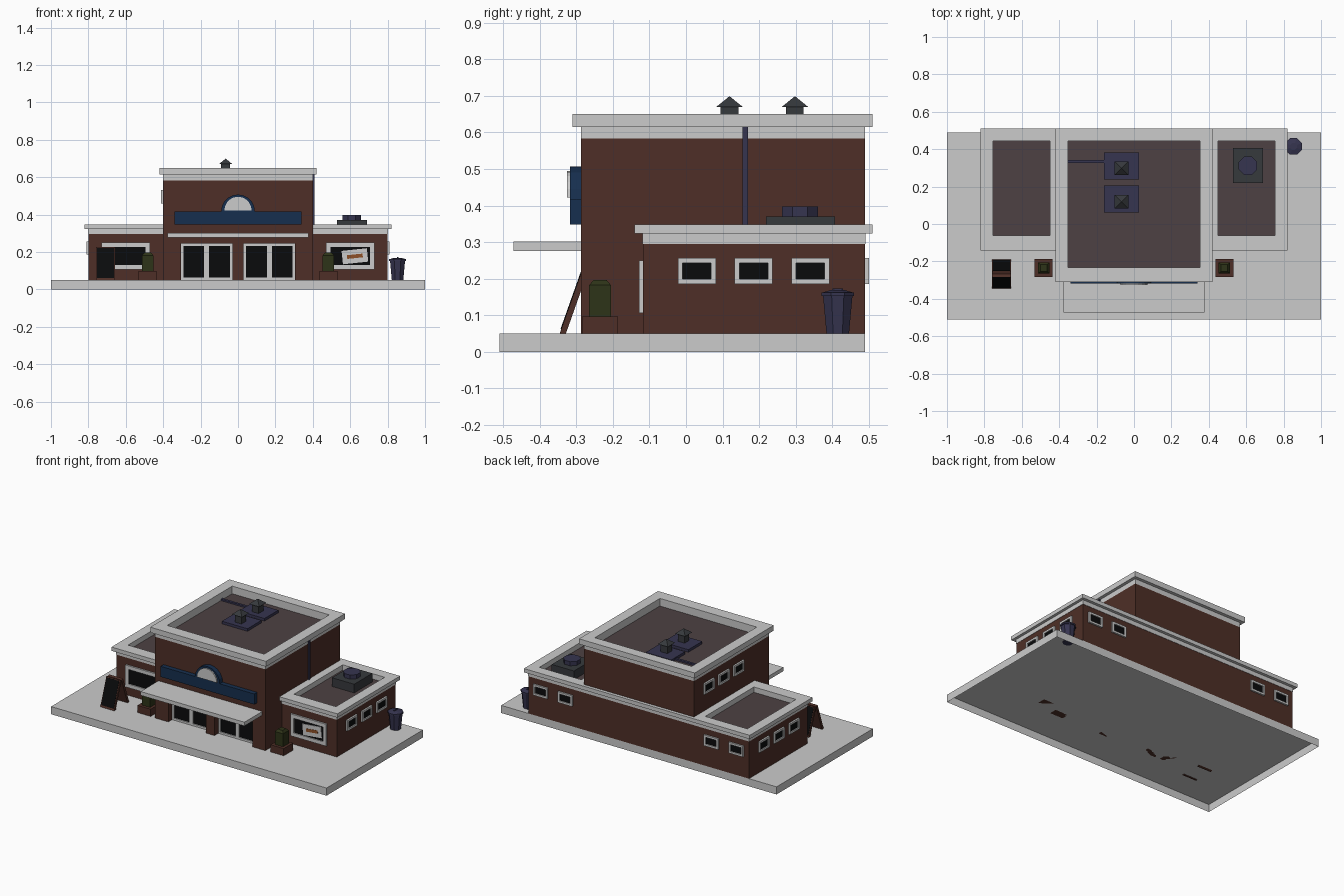
import bpy, bmesh
from math import radians, pi, sin, cos
from mathutils import Matrix

if "Cube" in bpy.data.objects:
    bpy.data.objects.remove(bpy.data.objects["Cube"])

T = Matrix.Translation
R = lambda deg, ax: Matrix.Rotation(radians(deg), 4, ax)


def material(name, r, g, b):
    m = bpy.data.materials.new(name)
    m.diffuse_color = (r, g, b, 1)
    m.use_nodes = True
    m.node_tree.nodes["Principled BSDF"].inputs["Base Color"].default_value = m.diffuse_color
    return m


BRICK = material("brick", .077, .028, .020)
ROOF = material("roofing", .075, .053, .056)
GLASS = material("dark_glass", .003, .0033, .0038)
NAVY = material("navy", .008, .028, .077)
METAL = material("blue_metal", .037, .035, .08)
DARK = material("dark_metal", .037, .041, .046)
LEAF = material("leaves", .027, .033, .009)
ORANGE = material("orange", .27, .08, .02)


def finish(name, bm, mat=None, M=Matrix()):
    me = bpy.data.meshes.new(name)
    bm.to_mesh(me)
    bm.free()
    ob = bpy.data.objects.new(name, me)
    ob.matrix_world = M
    if mat:
        me.materials.append(mat)
    bpy.context.collection.objects.link(ob)
    return ob


def box(name, x0, x1, y0, y1, z0, z1, mat=None, M=Matrix(), skip=()):
    """Box from bounds; skip lists outward directions of faces left open."""
    bm = bmesh.new()
    bmesh.ops.create_cube(bm, size=1)
    bm.normal_update()
    drop = [f for f in bm.faces if tuple(round(c) for c in f.normal) in skip]
    bmesh.ops.delete(bm, geom=drop, context='FACES')
    for v in bm.verts:
        v.co = (x0 if v.co.x < 0 else x1, y0 if v.co.y < 0 else y1, z0 if v.co.z < 0 else z1)
    return finish(name, bm, mat, M)


def sheet(name, x0, x1, y0, y1, z, mat):
    """Flat roof surface facing up."""
    bm = bmesh.new()
    bm.faces.new([bm.verts.new((x, y, z)) for x, y in ((x0, y0), (x1, y0), (x1, y1), (x0, y1))])
    return finish(name, bm, mat)


def ring(name, outer, inner, z0, z1, mat=None, M=Matrix()):
    """Rectangular frame; outer and inner are (x0, x1, y0, y1)."""
    bm = bmesh.new()
    loops = []
    for x0, x1, y0, y1 in (outer, inner):
        for z in (z0, z1):
            loops.append([bm.verts.new((x, y, z)) for x, y in ((x0, y0), (x1, y0), (x1, y1), (x0, y1))])
    o0, o1, n0, n1 = loops
    for i in range(4):
        j = (i + 1) % 4
        for a, b in ((o0, o1), (o1, n1), (n1, n0), (n0, o0)):
            bm.faces.new((a[i], a[j], b[j], b[i]))
    return finish(name, bm, mat, M)


def prism(name, pts, y0, y1, mat=None):
    """Front-view outline (x, z) extruded along y."""
    bm = bmesh.new()
    f = bm.faces.new([bm.verts.new((x, y0, z)) for x, z in pts])
    new = bmesh.ops.extrude_face_region(bm, geom=[f])["geom"]
    for v in new:
        if isinstance(v, bmesh.types.BMVert):
            v.co.y = y1
    bmesh.ops.recalc_face_normals(bm, faces=bm.faces)
    return finish(name, bm, mat)


def cone(name, x, y, z0, z1, r0, r1, n, mat=None):
    bm = bmesh.new()
    bmesh.ops.create_cone(bm, cap_ends=True, segments=n, radius1=r0, radius2=r1, depth=z1 - z0)
    return finish(name, bm, mat, T((x, y, (z0 + z1) / 2)) @ R(180 / n, 'Z'))


def window(name, x, y, z, w, h, border, turn):
    """Framed pane centred on a wall point, facing -y turned by `turn` degrees."""
    M = T((x, y, z)) @ R(turn, 'Z') @ R(90, 'X')
    a, b = w / 2, h / 2
    c, d = a - border, b - border
    ring(name + "_frame", (-a, a, -b, b), (-c, c, -d, d), -.002, .011, None, M)
    box(name + "_pane", -c, c, -d, d, -.002, .004, GLASS, M)


UP, DOWN, FRONT = (0, 0, 1), (0, 0, -1), (0, -1, 0)

# Ground slab, open underneath
box("ground_slab", -1, 1, -.51, .489, 0, .05, skip=(DOWN,))

# Main hall, with two door openings in the front wall
box("main_hall", -.4, .4, -.237, .489, .05, .583, BRICK, skip=(UP, DOWN, FRONT))
prism("front_wall", [(-.4, .05), (-.305, .05), (-.305, .245), (-.03, .245), (-.03, .05), (.03, .05),
                     (.03, .245), (.305, .245), (.305, .05), (.4, .05), (.4, .583), (-.4, .583)],
      -.287, -.237, BRICK)
inner = (-.352, .352, -.232, .443)
ring("main_band", (-.4, .4, -.287, .489), inner, .583, .615)
ring("main_cornice", (-.42, .42, -.31, .51), inner, .615, .65)
sheet("main_roof", *inner, .6, ROOF)

# Side wings with low cornices
box("rear_band", -.4, .4, .489, .491, .295, .323)
box("rear_cornice", -.4, .4, .489, .51, .323, .348)
for s, side in ((-1, "left"), (1, "right")):
    span = lambda a, b: sorted((s * a, s * b))
    box(side + "_wing", *span(.4, .8), -.117, .489, .05, .295, BRICK, skip=(UP, DOWN, (-s, 0, 0)))
    inner = (*span(.45, .755), -.062, .443)
    ring(side + "_wing_band", (*span(.4, .802), -.119, .491), inner, .295, .323)
    ring(side + "_wing_cornice", (*span(.4, .82), -.141, .51), inner, .323, .348)
    sheet(side + "_wing_roof", *inner, .313, ROOF)
    # Wing windows
    window(side + "_front_window", s * .6, -.117, .178, .26, .144, .024, 0)
    for i, y in enumerate((.03, .185, .34)):
        window(f"{side}_side_window_{i}", s * .8, y, .221, .104, .071, .013, s * 90)
    for i, x in enumerate((.53, .71)):
        window(f"{side}_back_window_{i}", s * x, .489, .221, .104, .071, .013, 180)
    # Double doors
    for i, x in enumerate((.099, .236)):
        window(f"{side}_door_{i}", s * x, -.237, .1475, .137, .195, .013, 0)
    # Planters with clipped bushes
    x, y, q = s * .483, -.235, 2 ** .5
    box(side + "_planter", x - .048, x + .048, y - .049, y + .049, .05, .097, BRICK)
    box(side + "_bush", x - .03, x + .03, y - .03, y + .03, .09, .182, LEAF)
    cone(side + "_bush_top", x, y, .182, .196, .03 * q, .018 * q, 4, LEAF)

# High windows on the left of the hall only
for i, y in enumerate((.03, .185, .34)):
    window(f"upper_window_{i}", -.4, y, .495, .104, .071, .013, -90)

# Canopy and sign
box("canopy", -.377, .377, -.472, -.287, .276, .301)
arc = [(.09 * cos(i * pi / 10), .417 + .09 * sin(i * pi / 10)) for i in range(11)]
prism("sign_board", [(-.34, .348), (.34, .348), (.34, .417)] + arc + [(-.34, .417)], -.317, -.287, NAVY)
prism("sign_half_disc", [(.073 * cos(i * pi / 10), .422 + .073 * sin(i * pi / 10)) for i in range(11)],
      -.325, -.315)

# Poster in the right window
M = T((.625, -.122, .177)) @ R(-6, 'Y')
box("poster", -.068, .068, -.003, .003, -.036, .036, None, M)
box("poster_stripe", -.042, .042, -.005, 0, -.01, .01, ORANGE, M)

# Hall roof vents and pipes
for i, (py, vy) in enumerate(((.133, .119), (.309, .298))):
    box(f"vent_pad_{i}", -.16, .026, py - .072, py + .072, .598, .617, METAL)
    box(f"vent_stack_{i}", -.09, -.042, vy - .024, vy + .024, .615, .67, DARK)
    cone(f"vent_cap_{i}", -.066, vy, .669, .699, .037 * 2 ** .5, 0, 4, DARK)
box("roof_pipe", -.353, -.16, .325, .341, .598, .61, METAL)
box("downpipe", .399, .408, .154, .17, .3, .616, METAL)

# Right wing cooling unit
box("cooler_base", .529, .69, .219, .407, .31, .37, DARK)
cone("cooler_drum", .609, .312, .37, .397, .053, .053, 8, METAL)

# Folding sandwich board, its feet set just into the slab
for turn, side in ((0, "front"), (180, "back")):
    M = T((-.708, -.2675, .222)) @ R(turn, 'Z') @ R(-19.5, 'X')
    box(side + "_board", -.05, .05, -.016, 0, -.188, 0, BRICK, M)
    box(side + "_chalk_panel", -.045, .045, -.018, -.01, -.176, -.006, GLASS, M)

# Rubbish bin
cone("bin_body", .853, .415, .047, .158, .033, .044, 8, METAL)
cone("bin_rim", .853, .415, .152, .162, .048, .048, 8, METAL)
cone("bin_lid", .853, .415, .162, .169, .045, .02, 8, METAL)
box("bin_handle", .849, .857, .401, .429, .165, .173, METAL)
